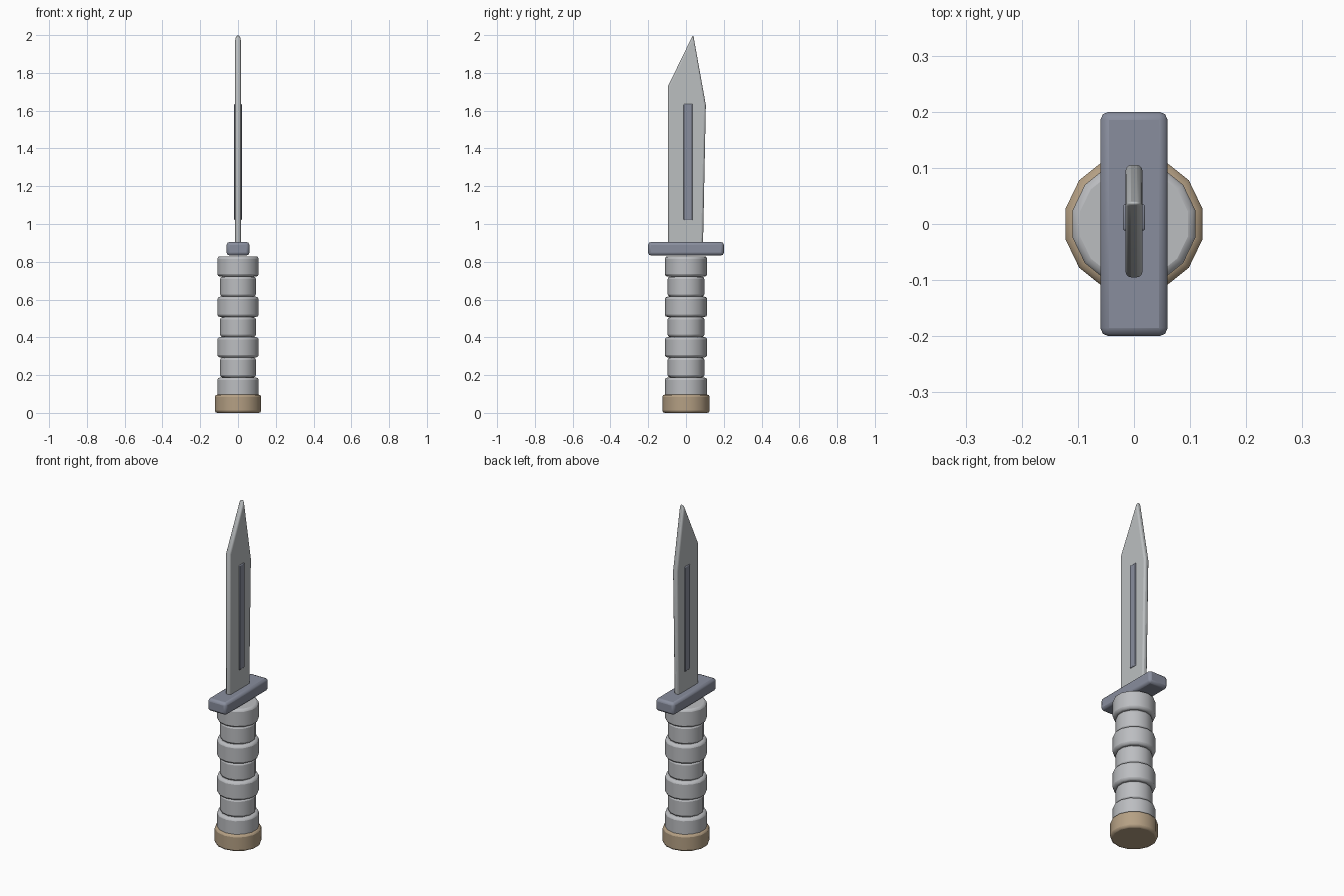
import bpy, bmesh
from mathutils import Matrix

cube = bpy.data.objects.get("Cube")
if cube:
    bpy.data.objects.remove(cube, do_unlink=True)


def material(name, rgb):
    mat = bpy.data.materials.new(name)
    mat.use_nodes = True
    mat.diffuse_color = (*rgb, 1)
    mat.node_tree.nodes["Principled BSDF"].inputs["Base Color"].default_value = (*rgb, 1)
    return mat


steel = material("steel_grey", (0.50, 0.52, 0.53))
grip_grey = material("grip_grey", (0.50, 0.51, 0.53))
slate = material("slate_blue_grey", (0.25, 0.27, 0.34))
tan = material("tan_brown", (0.46, 0.35, 0.23))


def finish(name, bm, mat, bevel, segments=2):
    """Turn a bmesh into a bevelled, softly shaded object."""
    bmesh.ops.recalc_face_normals(bm, faces=bm.faces)
    mesh = bpy.data.meshes.new(name)
    bm.to_mesh(mesh)
    bm.free()
    mesh.materials.append(mat)
    obj = bpy.data.objects.new(name, mesh)
    bpy.context.collection.objects.link(obj)
    mod = obj.modifiers.new("Bevel", "BEVEL")
    mod.width = bevel
    mod.segments = segments
    mod.limit_method = "ANGLE"
    bpy.ops.object.select_all(action="DESELECT")
    obj.select_set(True)
    bpy.context.view_layer.objects.active = obj
    bpy.ops.object.shade_smooth_by_angle()
    return obj


def disc(name, radius, z0, z1, mat, bevel):
    """Fourteen-sided disc with a corner on the y axis."""
    bm = bmesh.new()
    bmesh.ops.create_cone(bm, cap_ends=True, segments=14, radius1=radius, radius2=radius,
                          depth=z1 - z0, matrix=Matrix.Translation((0, 0, (z0 + z1) / 2)))
    return finish(name, bm, mat, bevel)


def box(name, x, y0, y1, z0, z1, mat, bevel):
    bm = bmesh.new()
    centre = Matrix.Translation((0, (y0 + y1) / 2, (z0 + z1) / 2))
    bmesh.ops.create_cube(bm, size=1, matrix=centre @ Matrix.Diagonal((2 * x, y1 - y0, z1 - z0, 1)))
    return finish(name, bm, mat, bevel)


# Pommel
disc("pommel", 0.125, 0, 0.097, tan, 0.012)

# Grip: alternating wide and narrow rings
PITCH = 0.107
for i in range(7):
    z = 0.08 + i * PITCH
    wide = i % 2 == 0
    disc(f"grip_ring_{i + 1}", 0.112 if wide else 0.097, z, z + PITCH, grip_grey, 0.013)

# Crossguard
box("crossguard", 0.06, -0.2, 0.2, 0.833, 0.905, slate, 0.015)

# Blade: clipped point extruded from its side profile
profile = [(-0.095, 0.89), (0.09, 0.89), (0.105, 1.63), (0.038, 2.003), (-0.095, 1.73)]
bm = bmesh.new()
side = bm.faces.new([bm.verts.new((-0.015, y, z)) for y, z in profile])
extruded = bmesh.ops.extrude_face_region(bm, geom=[side])["geom"]
bmesh.ops.translate(bm, vec=(0.03, 0, 0),
                    verts=[v for v in extruded if isinstance(v, bmesh.types.BMVert)])
finish("blade", bm, steel, 0.01, 3)

# Raised strip showing on both faces of the blade
box("blade_strip", 0.02, -0.012, 0.035, 1.02, 1.635, slate, 0.004)
